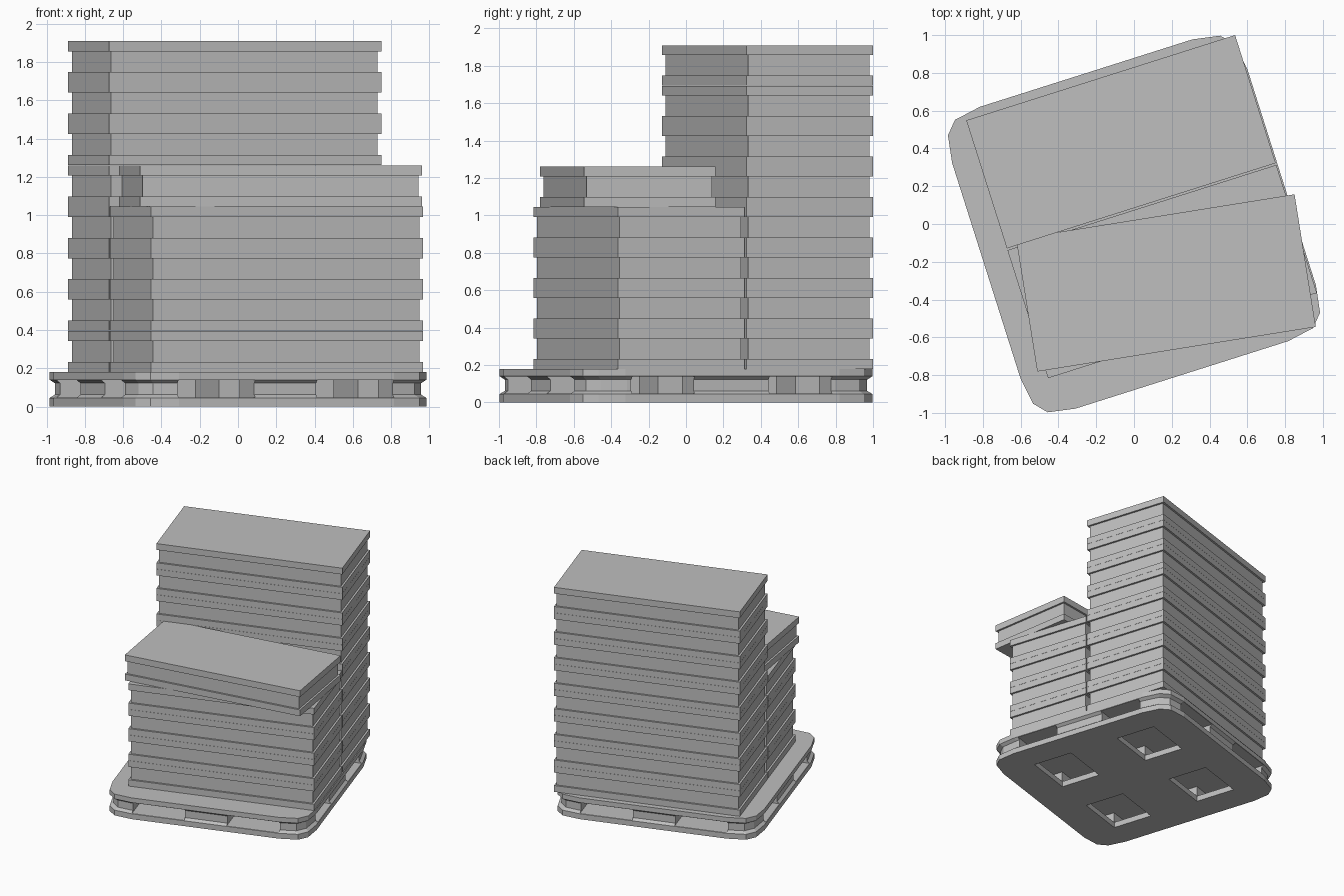
import bpy, bmesh, math
from mathutils import Matrix

if "Cube" in bpy.data.objects:
    bpy.data.objects.remove(bpy.data.objects["Cube"])

grey = bpy.data.materials.new("light_grey")
grey.diffuse_color = (0.52, 0.52, 0.52, 1)
grey.use_nodes = True
grey.node_tree.nodes["Principled BSDF"].inputs["Base Color"].default_value = grey.diffuse_color

TILT = math.radians(17.6)     # the whole load is turned on the floor
PALLET_H = 0.18
CRATE_H = 0.2163
CRATE_L, CRATE_W = 1.493, 0.711


def loft(name, rings, matrix):
    """Closed solid through a stack of (z, outline) rings."""
    bm = bmesh.new()
    loops = [[bm.verts.new((x, y, z)) for x, y in pts] for z, pts in rings]
    n = len(loops[0])
    for a, b in zip(loops, loops[1:]):
        for i in range(n):
            j = (i + 1) % n
            bm.faces.new((a[i], a[j], b[j], b[i]))
    bm.faces.new(loops[0][::-1])
    bm.faces.new(loops[-1])
    bmesh.ops.recalc_face_normals(bm, faces=bm.faces)
    mesh = bpy.data.meshes.new(name)
    bm.to_mesh(mesh)
    bm.free()
    mesh.materials.append(grey)
    ob = bpy.data.objects.new(name, mesh)
    ob.matrix_world = matrix
    bpy.context.collection.objects.link(ob)
    return ob


def rect(hx, hy):
    return [(-hx, -hy), (hx, -hy), (hx, hy), (-hx, hy)]


turn = Matrix.Rotation(TILT, 4, 'Z')

# Pallet: chamfered square outline with a waist between its two decks
quarter = [(0.82, 0.60), (0.797, 0.745), (0.737, 0.812), (0.59, 0.838)]
outline = (quarter + [(-x, y) for x, y in quarter[::-1]]
           + [(-x, -y) for x, y in quarter] + [(x, -y) for x, y in quarter[::-1]])
waist = [(x * 0.972, y * 0.972) for x, y in outline]
pallet = loft("pallet", [(0, outline), (0.045, outline), (0.062, waist),
                         (0.122, waist), (0.14, outline), (PALLET_H, outline)], turn)


def cut(name, cx, cy, hx, hy, z0, z1):
    """Box cutter removed from the pallet."""
    pts = [(x + cx, y + cy) for x, y in rect(hx, hy)]
    cutter = loft(name, [(z0, pts), (z1, pts)], turn)
    cutter.hide_render = True
    cutter.hide_set(True)
    cutter.display_type = 'WIRE'
    mod = pallet.modifiers.new(name, 'BOOLEAN')
    mod.operation = 'DIFFERENCE'
    mod.solver = 'EXACT'
    mod.object = cutter


# Fork channels in both directions, and the openings in the lower deck
for s in (-1, 1):
    cut("fork_channel_lengthwise", 0, s * 0.385, 1.2, 0.175, 0.047, 0.138)
    cut("fork_channel_crosswise", s * 0.38, 0, 0.21, 1.2, 0.047, 0.138)
for sx in (-1, 1):
    for sy in (-1, 1):
        cut("deck_opening", sx * 0.38, sy * 0.385, 0.205, 0.17, -0.1, 0.09)


# Crates: wide bands at top and bottom, recessed wall between
def crate(name, matrix):
    full = rect(CRATE_L / 2, CRATE_W / 2)
    wall = rect(CRATE_L / 2 - 0.016, CRATE_W / 2 - 0.016)
    band = 0.053
    top = CRATE_H - 0.001
    loft(name, [(0, full), (band, full), (band, wall), (top - band, wall),
                (top - band, full), (top, full)], matrix)


for row, count, v in (("back", 8, 0.436), ("front", 4, -0.285)):
    for i in range(count):
        z = PALLET_H + i * CRATE_H
        crate(row + "_crate", turn @ Matrix.Translation((0.066, v, z)))

# Skewed crate lying on the shorter stack
crate("skewed_crate", Matrix.Translation((0.169, -0.312, PALLET_H + 4 * CRATE_H))
      @ Matrix.Rotation(math.radians(9.1), 4, 'Z'))
